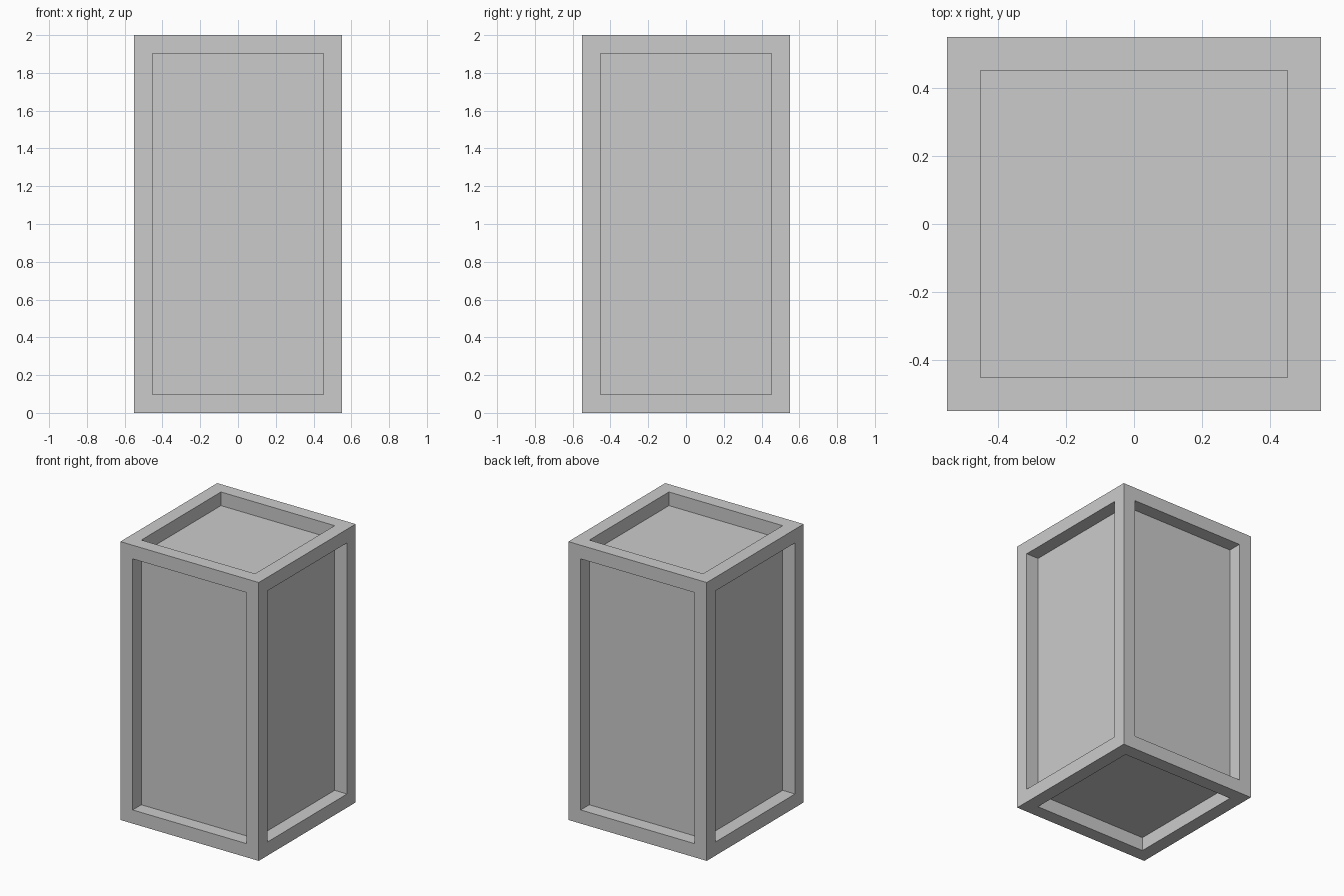
import bpy
import bmesh
from mathutils import Matrix

if "Cube" in bpy.data.objects:
    bpy.data.objects.remove(bpy.data.objects["Cube"])

WIDTH, HEIGHT = 1.1, 2.0
BORDER, DEPTH = 0.098, 0.098

# Tall box body
bm = bmesh.new()
bmesh.ops.create_cube(bm, size=1.0, matrix=Matrix.Translation((0, 0, HEIGHT / 2))
                      @ Matrix.Diagonal((WIDTH, WIDTH, HEIGHT, 1)))
panels = list(bm.faces)

# Raised square border on every side, then straight-walled sunken panels
bmesh.ops.inset_individual(bm, faces=panels, thickness=BORDER, depth=0.0,
                           use_even_offset=True)
bmesh.ops.inset_individual(bm, faces=panels, thickness=0.0, depth=-DEPTH)

mesh = bpy.data.meshes.new("panelled_crate")
bm.to_mesh(mesh)
bm.free()
crate = bpy.data.objects.new("panelled_crate", mesh)
bpy.context.collection.objects.link(crate)
